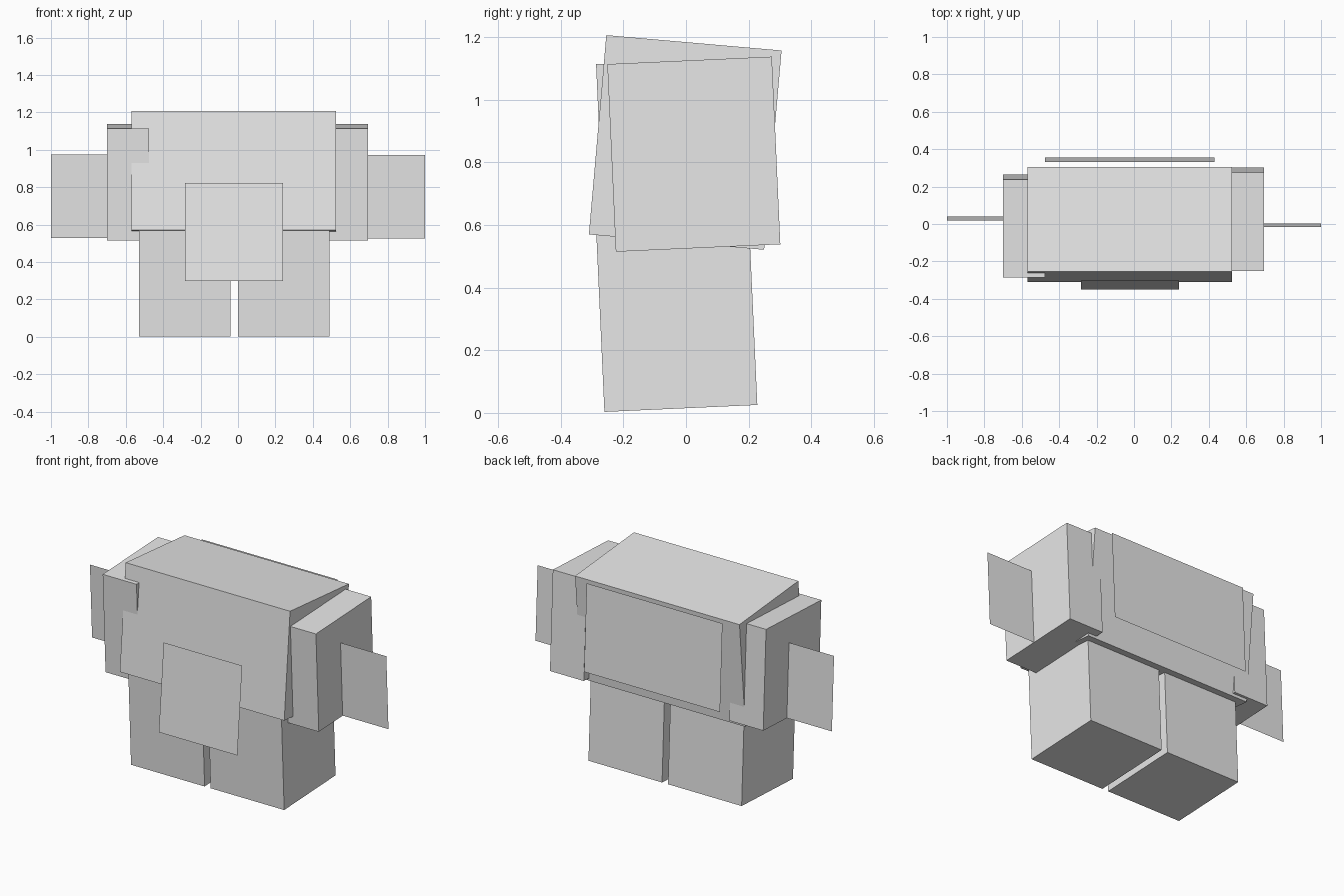
import bpy
import bmesh
from math import radians
from mathutils import Matrix

cube = bpy.data.objects.get("Cube")
if cube:
    bpy.data.objects.remove(cube, do_unlink=True)

grey = bpy.data.materials.new("light grey")
grey.use_nodes = True
grey.diffuse_color = (0.8, 0.8, 0.8, 1)
grey.node_tree.nodes["Principled BSDF"].inputs["Base Color"].default_value = (0.8, 0.8, 0.8, 1)


def add_part(name, bm, centre, tilt):
    """Place a part at its centre, leaning about the x axis."""
    mesh = bpy.data.meshes.new(name)
    bm.to_mesh(mesh)
    bm.free()
    mesh.materials.append(grey)
    obj = bpy.data.objects.new(name, mesh)
    obj.location = centre
    obj.rotation_euler.x = radians(tilt)
    bpy.context.collection.objects.link(obj)


def block(name, x0, x1, y, z, depth, height, tilt):
    bm = bmesh.new()
    bmesh.ops.create_cube(bm, size=1)
    bmesh.ops.scale(bm, vec=(x1 - x0, depth, height), verts=bm.verts)
    add_part(name, bm, ((x0 + x1) / 2, y, z), tilt)


def sheet(name, x0, x1, y, z, height, tilt):
    """Single-sided upright rectangle with no thickness."""
    bm = bmesh.new()
    bmesh.ops.create_grid(bm, x_segments=1, y_segments=1, size=0.5,
                          matrix=Matrix.Rotation(radians(90), 4, "X"))
    bmesh.ops.scale(bm, vec=(x1 - x0, 1, height), verts=bm.verts)
    add_part(name, bm, ((x0 + x1) / 2, y, z), tilt)


LEAN = 2.6

# Torso leans back, limbs lean the other way
block("torso", -0.57, 0.525, -0.0025, 0.864, 0.562, 0.639, -5)
block("left_arm", 0.47, 0.695, 0.025, 0.8265, 0.526, 0.6, LEAN)
block("right_arm", -0.70, -0.475, -0.011, 0.8265, 0.526, 0.6, LEAN)
for name, x0 in (("left_leg", 0.0), ("right_leg", -0.53)):
    block(name, x0, x0 + 0.49, -0.03, 0.314, 0.489, 0.6, LEAN)

# Thin sheets on the sides, front and back
sheet("left_hand_sheet", 0.695, 1.0, -0.007, 0.749, 0.447, LEAN)
sheet("right_hand_sheet", -1.0, -0.70, 0.03, 0.752, 0.447, LEAN)
sheet("front_sheet", -0.283, 0.24, -0.326, 0.56, 0.525, -5)
sheet("back_sheet", -0.475, 0.43, 0.343, 0.887, 0.525, LEAN)
